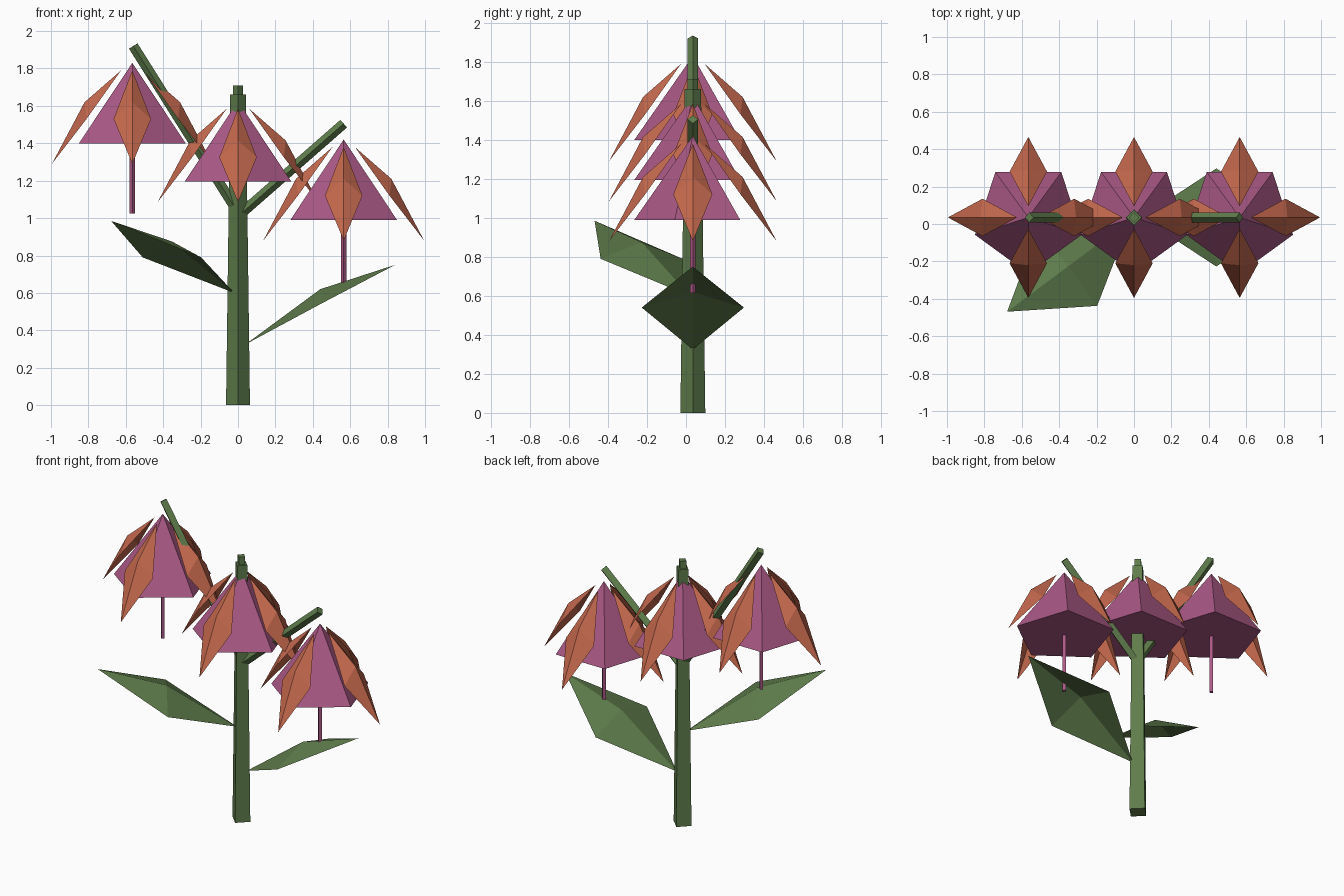
import bpy
import bmesh
import math
from mathutils import Vector, Matrix

if "Cube" in bpy.data.objects:
    bpy.data.objects.remove(bpy.data.objects["Cube"], do_unlink=True)

AXIS_Y = 0.035


def material(name, rgb):
    mat = bpy.data.materials.new(name)
    mat.use_nodes = True
    mat.diffuse_color = (*rgb, 1)
    mat.node_tree.nodes["Principled BSDF"].inputs["Base Color"].default_value = (*rgb, 1)
    return mat


GREEN = material("stem green", (0.115, 0.205, 0.072))
PURPLE = material("bell purple", (0.41, 0.10, 0.24))
ORANGE = material("petal orange", (0.56, 0.14, 0.075))


def finish(name, bm, mat, solid=True):
    if solid:
        bmesh.ops.recalc_face_normals(bm, faces=bm.faces)
    mesh = bpy.data.meshes.new(name)
    bm.to_mesh(mesh)
    bm.free()
    mesh.materials.append(mat)
    obj = bpy.data.objects.new(name, mesh)
    bpy.context.collection.objects.link(obj)
    return obj


def rod(name, start, end, r1, r2, mat, sides=4):
    """Tapered prism between two points, one corner facing the front."""
    a, b = Vector(start), Vector(end)
    axis = (b - a).normalized()
    front = Vector((0, -1, 0))
    across = axis.cross(front)
    bm = bmesh.new()
    rings = []
    for centre, r in ((a, r1), (b, r2)):
        if r == 0:
            rings.append([bm.verts.new(centre)] * sides)
            continue
        angles = [math.tau * i / sides for i in range(sides)]
        rings.append([bm.verts.new(centre + r * (front * math.cos(t) + across * math.sin(t)))
                      for t in angles])
        bm.faces.new(rings[-1])
    low, high = rings
    for i in range(sides):
        j = (i + 1) % sides
        corners = [low[i], low[j], high[j], high[i]]
        bm.faces.new(list(dict.fromkeys(corners)))
    return finish(name, bm, mat)


def blade(name, origin, angle, base, ridge, side, tip, half_width, mat):
    """Folded diamond sheet; base, ridge, side and tip are (reach, height)."""
    bm = bmesh.new()
    turn = Matrix.Translation(origin) @ Matrix.Rotation(math.radians(angle), 4, 'Z')

    def point(reach_height, y=0):
        return bm.verts.new(turn @ Vector((reach_height[0], y, reach_height[1])))

    b, m, t = point(base), point(ridge), point(tip)
    left, right = point(side, half_width), point(side, -half_width)
    for tri in ((b, m, left), (m, t, left), (b, right, m), (m, right, t)):
        bm.faces.new(tri)
    bmesh.ops.reverse_faces(bm, faces=[f for f in bm.faces if f.normal.z < 0])
    return finish(name, bm, mat, solid=False)


# Main stem and the three flower stalks
rod("main_stem", (0, AXIS_Y, 0), (0, AXIS_Y, 1.66), 0.064, 0.042, GREEN)
stalks = {"right": ((0, 1.03), (-0.56, 1.92)),
          "centre": ((0, 1.0), (0, 1.71)),
          "left": ((0, 1.01), (0.565, 1.505))}
for label, ((x1, z1), (x2, z2)) in stalks.items():
    rod(label + "_stalk", (x1, AXIS_Y, z1), (x2, AXIS_Y, z2), 0.027, 0.027, GREEN)

# Leaves
blade("left_leaf", (0, AXIS_Y, 0.325), 0,
      (0.04, 0), (0.44, 0.295), (0.44, 0.215), (0.84, 0.425), 0.262, GREEN)
blade("right_leaf", (0, AXIS_Y, 0.60), 216.6,
      (0.025, 0), (0.44, 0.275), (0.44, 0.19), (0.845, 0.385), 0.262, GREEN)

# Hanging flowers: bell, pistil and four petals each
for label, x, z in (("right", -0.565, 1.40), ("centre", 0, 1.195), ("left", 0.565, 0.99)):
    rod(label + "_bell", (x, AXIS_Y, z), (x, AXIS_Y, z + 0.43), 0.30, 0, PURPLE, sides=5)
    rod(label + "_pistil", (x, AXIS_Y, z - 0.375), (x, AXIS_Y, z + 0.2), 0.014, 0.014, PURPLE)
    for k in range(4):
        blade(f"{label}_petal_{k + 1}", (x, AXIS_Y, z), 90 * k,
              (0.06, 0.39), (0.255, 0.22), (0.245, 0.13), (0.43, -0.11), 0.10, ORANGE)
